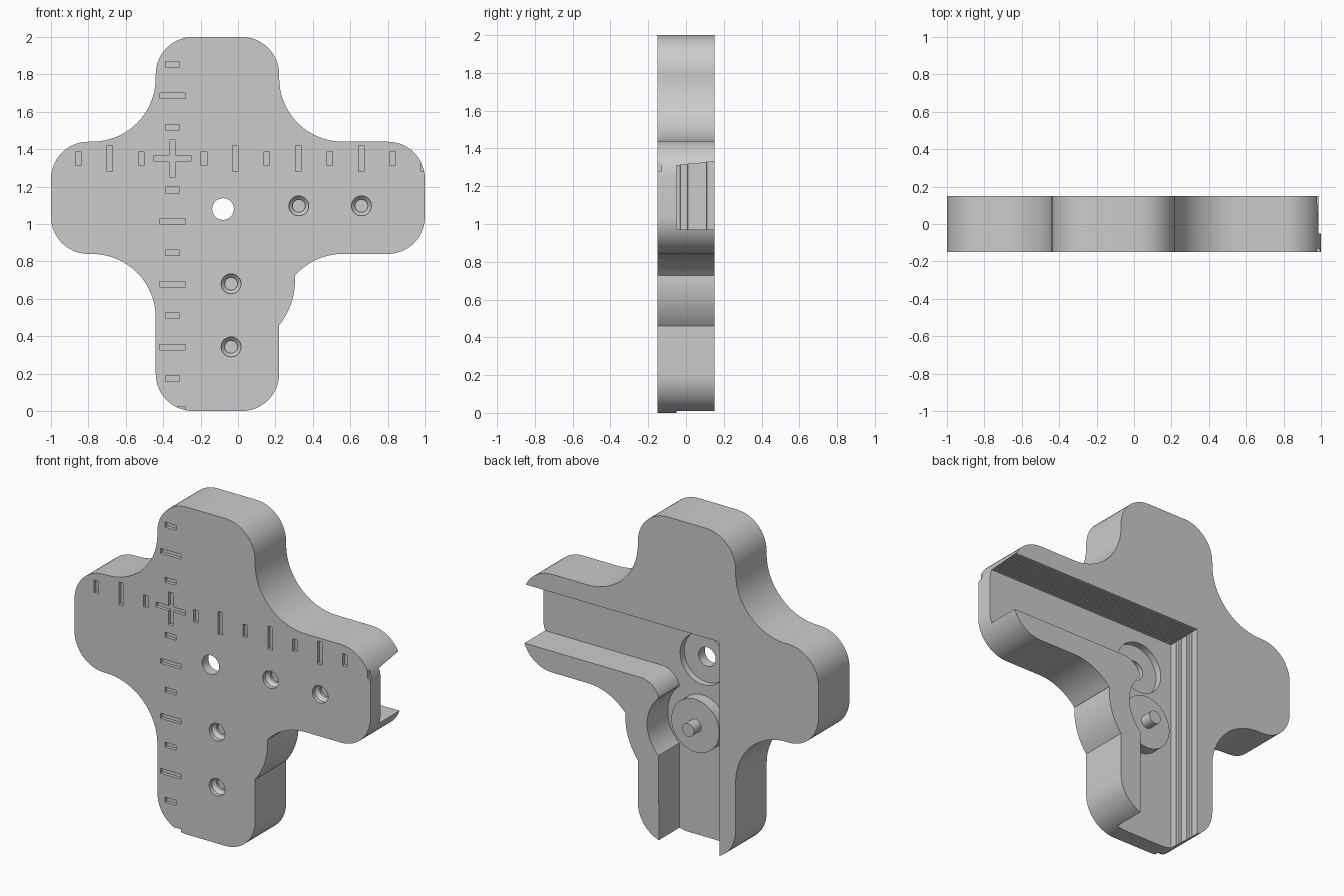
import bpy, bmesh
from math import cos, sin, radians

cube = bpy.data.objects.get("Cube")
if cube:
    bpy.data.objects.remove(cube)

grey = bpy.data.materials.new("plain grey")
grey.use_nodes = True
GREY = (0.6, 0.6, 0.6, 1)
grey.diffuse_color = GREY
grey.node_tree.nodes["Principled BSDF"].inputs["Base Color"].default_value = GREY


def arc(cx, cz, r, start, end, steps=14):
    """Points along an arc in the x-z plane, angles in degrees."""
    return [(cx + r * cos(radians(start + (end - start) * i / steps)),
             cz + r * sin(radians(start + (end - start) * i / steps)))
            for i in range(steps + 1)]


def loft(name, layers):
    """Closed solid through (y, outline) layers with equal point counts."""
    bm = bmesh.new()
    rings = [[bm.verts.new((x, y, z)) for x, z in pts] for y, pts in layers]
    for a, b in zip(rings, rings[1:]):
        for i in range(len(a)):
            j = (i + 1) % len(a)
            bm.faces.new((a[i], a[j], b[j], b[i]))
    bm.faces.new(rings[0])
    bm.faces.new(rings[-1])
    bmesh.ops.recalc_face_normals(bm, faces=bm.faces)
    mesh = bpy.data.meshes.new(name)
    bm.to_mesh(mesh)
    bm.free()
    mesh.materials.append(grey)
    obj = bpy.data.objects.new(name, mesh)
    bpy.context.collection.objects.link(obj)
    return obj


def circle(x, z, r, n=40):
    return arc(x, z, r, 0, 360 - 360 / n, n - 1)


def rect(x, z, w, h):
    return [(x - w / 2, z - h / 2), (x + w / 2, z - h / 2),
            (x + w / 2, z + h / 2), (x - w / 2, z + h / 2)]


FRONT, FLOOR, BACK = -0.15, -0.05, 0.15
WHEEL = (-0.077, 0.70)
HOLE = (-0.08, 1.08)

# Cross-shaped body with rounded arms and a bulge beside the wheel
outline = (
    arc(0.8, 1.24, 0.2, 0, 90) + arc(0.56, 1.78, 0.34, 270, 180)
    + arc(0.02, 1.8, 0.2, 0, 90) + arc(-0.24, 1.8, 0.2, 90, 180)
    + arc(-0.78, 1.78, 0.34, 0, -90) + arc(-0.8, 1.24, 0.2, 90, 180)
    + arc(-0.8, 1.04, 0.2, 180, 270) + arc(-0.78, 0.5, 0.34, 90, 0)
    + arc(-0.24, 0.2, 0.2, 180, 270) + arc(0.02, 0.2, 0.2, 270, 360)
    + arc(*WHEEL, 0.382, -39, 4) + arc(0.56, 0.5, 0.34, 138, 90)
    + arc(0.8, 1.04, 0.2, 270, 360))
body = loft("cross_body", [(FRONT, outline), (BACK, outline)])
cutters = []


# L-shaped channel in the back, its outer walls flaring in fine steps
def channel_outline(flare):
    x, z = -0.31 - flare, 1.31 + flare
    return ([(x, -0.1), (x, z), (1.1, z), (1.1, 0.97)]
            + arc(0.2, 0.845, 0.125, 90, 164)
            + arc(*WHEEL, 0.235, 48, -48, 20) + [(0.078, -0.1)])


STEPS = 10
depth = (BACK - FLOOR) / STEPS
layers = []
for k in range(STEPS):
    pts = channel_outline(0.02 * k / (STEPS - 1))
    y = FLOOR + k * depth
    top = y + depth - 0.001 if k < STEPS - 1 else BACK + 0.05
    layers += [(y, pts), (top, pts)]
cutters.append(loft("channel_cutter", layers))

# Round recess and through hole
recess = circle(*HOLE, 0.155)
cutters.append(loft("recess_cutter", [(-0.09, recess), (0.0, recess)]))
bore = circle(*HOLE, 0.058)
cutters.append(loft("bore_cutter", [(-0.2, bore), (0.0, bore)]))

# Blind countersunk holes in the front
for x, z in ((0.325, 1.097), (0.66, 1.097), (-0.037, 0.68), (-0.037, 0.343)):
    cutters.append(loft("screw_hole_cutter", [
        (FRONT - 0.02, circle(x, z, 0.053)), (FRONT + 0.025, circle(x, z, 0.053)),
        (FRONT + 0.045, circle(x, z, 0.034)), (FRONT + 0.06, circle(x, z, 0.034))]))

# Engraved scale marks along both arms, crossing at the origin mark
OX, OZ, PITCH, LINE = -0.35, 1.35, 0.168, 0.03


def engrave(shape):
    cutters.append(loft("mark_cutter", [(FRONT - 0.02, shape), (FRONT + 0.02, shape)]))


for i in range(-3, 9):
    if i == 0:
        continue
    length = 0.075 if i % 2 else 0.14
    engrave(rect(OX + i * PITCH, OZ, LINE, length))
    engrave(rect(OX, OZ - i * PITCH, length, LINE))
a, b = LINE / 2, 0.1
engrave([(OX + x, OZ + z) for x, z in (
    (-a, -b), (a, -b), (a, -a), (b, -a), (b, a), (a, a),
    (a, b), (-a, b), (-a, a), (-b, a), (-b, -a), (-a, -a))])

# Cut everything out of the body, then drop the cutters
for c in cutters:
    mod = body.modifiers.new(c.name, "BOOLEAN")
    mod.operation = "DIFFERENCE"
    mod.solver = "EXACT"
    mod.object = c
    c.hide_render = True
bpy.context.view_layer.update()
graph = bpy.context.evaluated_depsgraph_get()
finished = bpy.data.meshes.new_from_object(body.evaluated_get(graph))
body.modifiers.clear()
body.data = finished
for c in cutters:
    bpy.data.objects.remove(c)

# Wheel and its pin on the channel floor
disc, pin = circle(*WHEEL, 0.162, 48), circle(*WHEEL, 0.04, 24)
wheel = loft("wheel_disc", [(FLOOR - 0.01, disc), (0.02, disc)])
axle = loft("wheel_pin", [(0.01, pin), (0.09, pin)])

# Smooth the curves, keep the edges crisp
bpy.ops.object.select_all(action="DESELECT")
for obj in (body, wheel, axle):
    obj.select_set(True)
bpy.context.view_layer.objects.active = body
bpy.ops.object.shade_smooth_by_angle(angle=radians(25))
